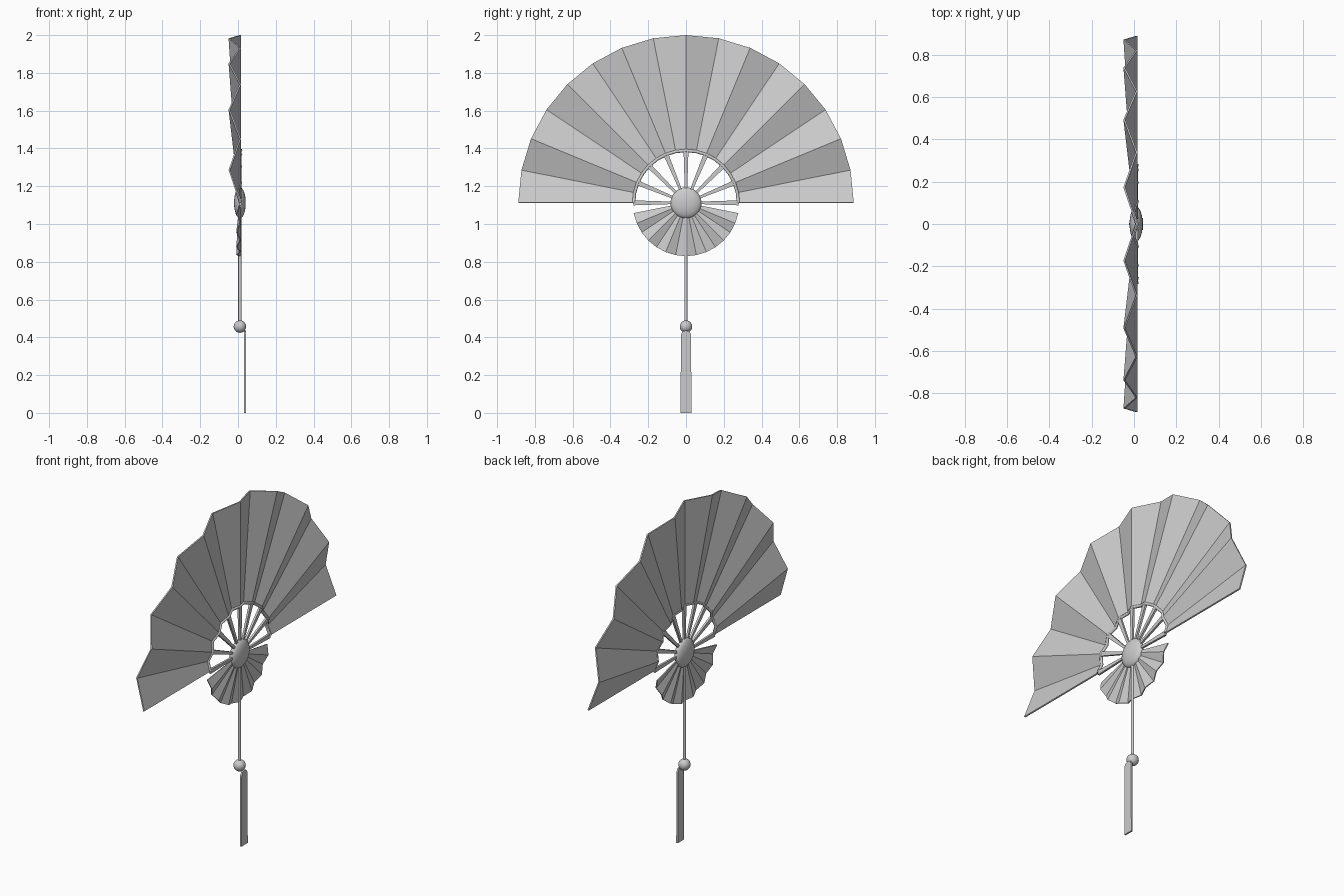
import bpy, math
from mathutils import Vector

if "Cube" in bpy.data.objects:
    bpy.data.objects.remove(bpy.data.objects["Cube"])

CX, CZ, STEP = 0.01, 1.112, math.pi / 16


def pleat(r, i):
    """Point on fold line i at radius r; odd folds recede with radius."""
    a = i * STEP
    x = 0.012 - (0.058 * r / 0.888 if i % 2 else 0)
    return Vector((x, r * math.cos(a), CZ + r * math.sin(a)))


def mesh_object(name, verts, faces):
    me = bpy.data.meshes.new(name)
    me.from_pydata(verts, [], faces)
    me.update()
    ob = bpy.data.objects.new(name, me)
    bpy.context.collection.objects.link(ob)
    return ob


def sheet(name, pairs, thickness):
    """Folded strip between pairs of points, given a thickness."""
    verts = [p for pair in pairs for p in pair]
    faces = [(2*i, 2*i + 1, 2*i + 3, 2*i + 2) for i in range(len(pairs) - 1)]
    ob = mesh_object(name, verts, faces)
    mod = ob.modifiers.new("thickness", 'SOLIDIFY')
    mod.thickness = thickness
    mod.offset = 0
    return ob


def smooth(ob):
    bpy.ops.object.select_all(action='DESELECT')
    ob.select_set(True)
    bpy.context.view_layer.objects.active = ob
    bpy.ops.object.shade_smooth_by_angle(angle=math.radians(40))


# Pleated leaf and the small counter leaf below the hub
sheet("fan_leaf", [(pleat(0.275, i), pleat(0.888, i)) for i in range(17)], 0.008)
sheet("lower_leaf", [(pleat(0.04, i), pleat(0.282, i)) for i in range(17, 32)], 0.006)

# Rim cord following the folds
cu = bpy.data.curves.new("inner_rim", 'CURVE')
cu.dimensions = '3D'
cu.bevel_depth = 0.009
cu.bevel_resolution = 1
cu.use_fill_caps = True
sp = cu.splines.new('POLY')
sp.points.add(16)
for i, p in enumerate(sp.points):
    p.co = (*(pleat(0.277, i) + Vector((0.002, 0, 0))), 1)
bpy.context.collection.objects.link(bpy.data.objects.new("inner_rim", cu))

# Tapered ribs
for k in range(9):
    a = 2 * k * STEP
    d = Vector((0, math.cos(a), math.sin(a)))
    n = Vector((0, -math.sin(a), math.cos(a)))
    c = Vector((CX + 0.002, 0, CZ))
    verts = [c + d*r + n*s*w + Vector((t*0.006, 0, 0))
             for r, w in ((0.05, 0.006), (0.277, 0.013))
             for s, t in ((-1, -1), (1, -1), (1, 1), (-1, 1))]
    mesh_object(f"rib_{k+1}", verts, [(0, 1, 2, 3), (7, 6, 5, 4), (0, 4, 5, 1),
                (1, 5, 6, 2), (2, 6, 7, 3), (3, 7, 4, 0)])

# Hub boss
bpy.ops.mesh.primitive_uv_sphere_add(segments=32, ring_count=16, radius=1,
    location=(CX, 0, CZ), rotation=(0, math.pi / 2, 0))
hub = bpy.context.object
hub.name = "hub"
hub.scale = (0.082, 0.082, 0.031)
smooth(hub)

# Handle cord and bead
bpy.ops.mesh.primitive_cylinder_add(vertices=12, radius=0.009, depth=0.64,
    location=(CX, 0, 0.77))
bpy.context.object.name = "handle_cord"
smooth(bpy.context.object)
bpy.ops.mesh.primitive_uv_sphere_add(segments=20, ring_count=12, radius=0.033,
    location=(CX, 0, 0.457))
bpy.context.object.name = "bead"
smooth(bpy.context.object)

# Flat tassel with a narrowed top
ys = [-0.029, -0.019, 0, 0.019, 0.029]
zt = [0.415, 0.432, 0.436, 0.432, 0.415]
sheet("tassel", [(Vector((0.038, y, 0)), Vector((0.038, y*0.92, z)))
                 for y, z in zip(ys, zt)], 0.01)
